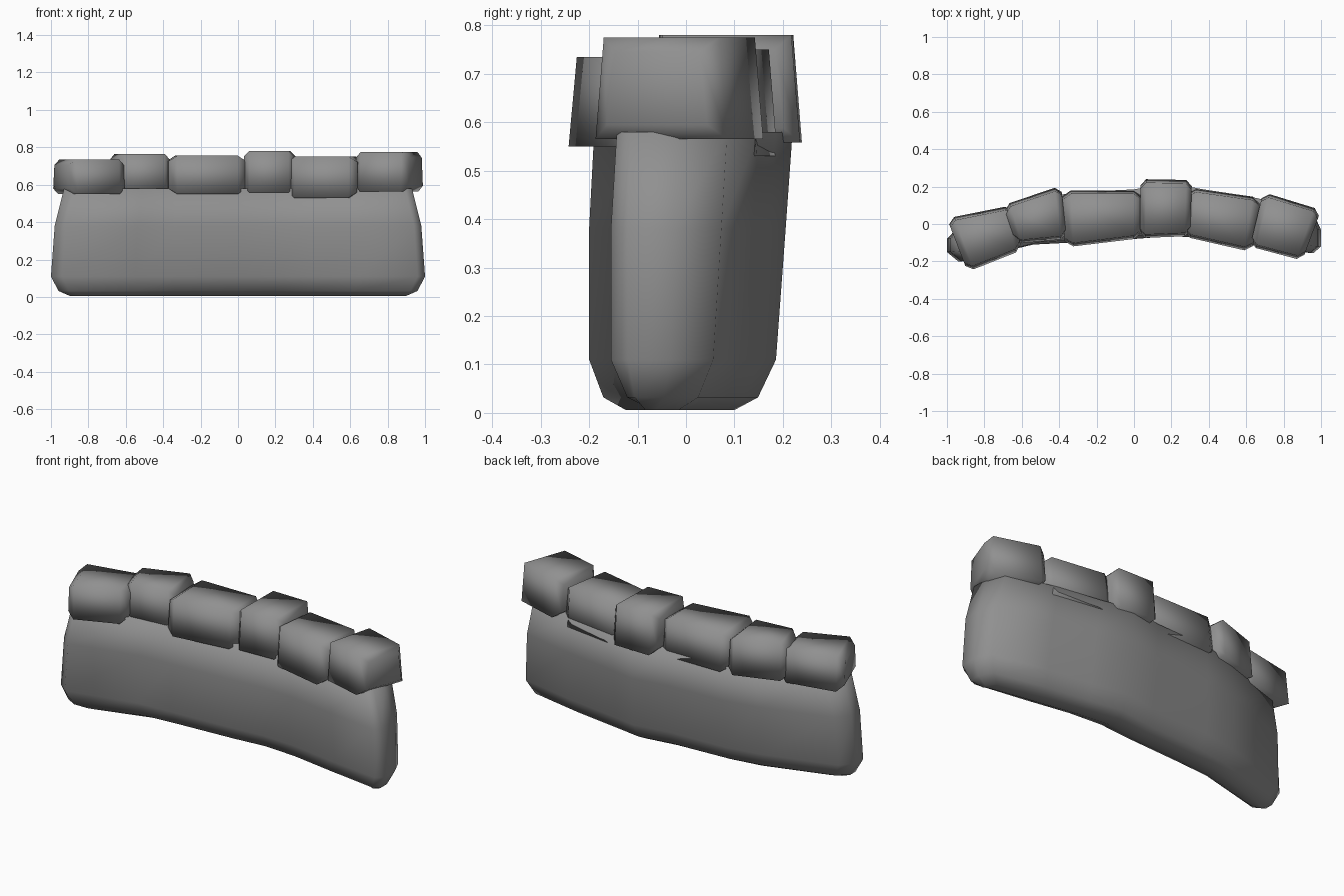
import bpy, bmesh
from mathutils import Vector

default = bpy.data.objects.get("Cube")
if default:
    bpy.data.objects.remove(default, do_unlink=True)

stone = bpy.data.materials.new("grey stone")
stone.use_nodes = True
grey = (0.28, 0.28, 0.28, 1)
stone.diffuse_color = grey
stone.node_tree.nodes["Principled BSDF"].inputs["Base Color"].default_value = grey


def finish(bm, name):
    bmesh.ops.recalc_face_normals(bm, faces=bm.faces)
    for face in bm.faces:
        face.smooth = True
    mesh = bpy.data.meshes.new(name)
    bm.to_mesh(mesh)
    bm.free()
    mesh.materials.append(stone)
    bpy.context.collection.objects.link(bpy.data.objects.new(name, mesh))


def skin(bm, rings):
    for low, high in zip(rings, rings[1:]):
        for i in range(len(low)):
            j = (i + 1) % len(low)
            bm.faces.new((low[i], low[j], high[j], high[i]))


# Curved wall: plan stations (x, front y, back y) stacked in levels
plan = [(-1, -0.15, -0.07), (-0.94, -0.20, 0.01), (-0.55, -0.11, 0.13),
        (-0.35, -0.10, 0.17), (0, -0.08, 0.185), (0.2, -0.065, 0.22),
        (0.4, -0.075, 0.185), (0.65, -0.115, 0.15), (0.96, -0.155, 0.085),
        (1, -0.12, -0.02)]
# Levels: height, length scale, front inset, back inset (share of width)
levels = [(0.006, 0.90, 0.36, 0.42), (0.032, 0.96, 0.14, 0.25),
          (0.11, 1.0, 0.0, 0.12), (0.38, 0.98, 0.0, 0.05),
          (0.58, 0.93, 0.05, 0.0)]
bm = bmesh.new()
rings = []
for z, length, f_in, b_in in levels:
    front = [bm.verts.new((x * length, f + (b - f) * f_in, z)) for x, f, b in plan]
    back = [bm.verts.new((x * length, b - (b - f) * b_in, z)) for x, f, b in plan]
    rings.append(front + back[::-1])
skin(bm, rings)
n = len(rings[0])
for ring in (rings[0], rings[-1]):
    for i in range(len(plan) - 1):
        bm.faces.new((ring[i], ring[i + 1], ring[n - 2 - i], ring[n - 1 - i]))
finish(bm, "curved_wall")


# Capping stone: a block lofted end to end, drawn in at both ends
def cap_stone(name, corners, bottom, top):
    back_l, back_r, front_r, front_l = [Vector((x, y, 0)) for x, y in corners]
    middle = (bottom + top) / 2
    half = (top - bottom) / 2
    bm = bmesh.new()
    rings = []
    for t, drawn_in in ((0, 0.033), (0.11, 0), (0.89, 0), (1, 0.033)):
        back = back_l.lerp(back_r, t)
        front = front_l.lerp(front_r, t)
        across = (back - front).normalized()
        ring = []
        for base, side, up in ((back, 1, -1), (back, 1, 1), (front, -1, 1), (front, -1, -1)):
            lean = 0.018 if up > 0 else 0
            point = base - across * side * (drawn_in + lean)
            point.z = middle + up * (half - drawn_in * 0.9)
            ring.append(bm.verts.new(point))
        rings.append(ring)
    skin(bm, rings)
    bm.faces.new(rings[0])
    bm.faces.new(rings[-1])
    finish(bm, name)


caps = [
    ([(-1.0, 0.03), (-0.65, 0.10), (-0.60, -0.14), (-0.89, -0.255)], 0.55, 0.735),
    ([(-0.70, 0.10), (-0.39, 0.205), (-0.36, -0.08), (-0.63, -0.105)], 0.56, 0.765),
    ([(-0.385, 0.18), (0.045, 0.18), (0.045, -0.075), (-0.37, -0.125)], 0.55, 0.755),
    ([(0.035, 0.24), (0.31, 0.235), (0.30, -0.065), (0.03, -0.075)], 0.558, 0.78),
    ([(0.29, 0.195), (0.68, 0.14), (0.63, -0.15), (0.26, -0.065)], 0.53, 0.75),
    ([(0.69, 0.17), (1.0, 0.075), (0.90, -0.195), (0.62, -0.12)], 0.565, 0.775),
]
for k, (corners, bottom, top) in enumerate(caps):
    cap_stone(f"cap_stone_{k + 1}", corners, bottom, top)
